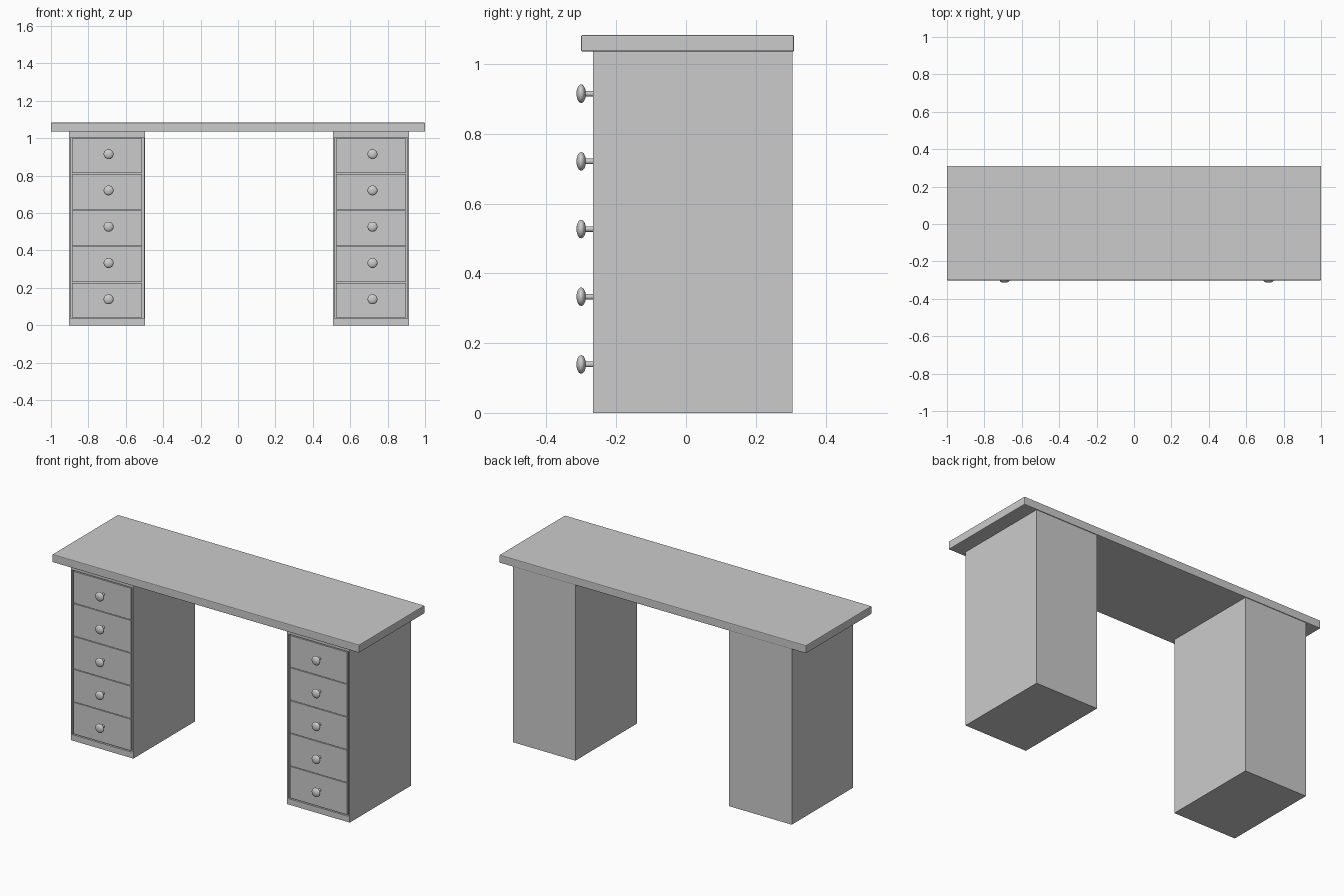
import bpy, bmesh
from math import pi, sin, cos
from mathutils import Vector, Matrix

if "Cube" in bpy.data.objects:
    bpy.data.objects.remove(bpy.data.objects["Cube"])

FRONT, BACK = -0.266, 0.306        # pedestal depth range
TOP_Z0, TOP_Z1 = 1.036, 1.083      # worktop height range
OPEN_Z0, OPEN_Z1 = 0.035, 1.005    # drawer opening height range
DRAWERS = 5
PITCH = (OPEN_Z1 - OPEN_Z0) / DRAWERS


def to_object(name, bm):
    bmesh.ops.recalc_face_normals(bm, faces=bm.faces)
    mesh = bpy.data.meshes.new(name)
    bm.to_mesh(mesh)
    bm.free()
    obj = bpy.data.objects.new(name, mesh)
    bpy.context.collection.objects.link(obj)
    return obj


def box_bm(lo, hi):
    lo, hi = Vector(lo), Vector(hi)
    bm = bmesh.new()
    m = Matrix.Translation((lo + hi) / 2) @ Matrix.Diagonal((*(hi - lo), 1))
    bmesh.ops.create_cube(bm, size=1, matrix=m)
    return bm


def bevel(obj, width, segments=2):
    mod = obj.modifiers.new("edge", 'BEVEL')
    mod.width, mod.segments = width, segments


def pedestal(name, cx):
    # solid case with a shallow pocket for the drawer fronts
    bm = box_bm((cx - 0.204, FRONT, 0), (cx + 0.204, BACK, TOP_Z0))
    front = min(bm.faces, key=lambda f: f.calc_center_median().y)
    bmesh.ops.inset_region(bm, faces=[front], thickness=0.011)
    for v in front.verts:
        v.co.z = OPEN_Z0 if v.co.z < 0.5 else OPEN_Z1
    pocket = bmesh.ops.extrude_discrete_faces(bm, faces=[front])["faces"][0]
    for v in pocket.verts:
        v.co.y += 0.03
    return to_object(name, bm)


def knob_mesh():
    # lathed profile: stem, then a flattened round head
    hy = FRONT - 0.0345
    pts = [(0.008, FRONT + 0.004), (0.008, hy + 0.012)]
    for i in range(2, 13):
        a = pi * i / 12
        pts.append((0.0265 * sin(a), hy + 0.0135 * cos(a)))
    bm = bmesh.new()
    vs = [bm.verts.new((r, y, 0)) for r, y in pts]
    es = [bm.edges.new(p) for p in zip(vs, vs[1:])]
    bmesh.ops.spin(bm, geom=vs + es, cent=(0, 0, 0), axis=(0, 1, 0),
                   angle=2 * pi, steps=24)
    bmesh.ops.remove_doubles(bm, verts=bm.verts, dist=0.0001)
    obj = to_object("knob", bm)
    bpy.context.view_layer.objects.active = obj
    obj.select_set(True)
    bpy.ops.object.shade_smooth_by_angle()
    obj.select_set(False)
    return obj


# worktop
top = to_object("desk_top", box_bm((-1, -0.301, TOP_Z0), (1, 0.31, TOP_Z1)))
bevel(top, 0.004)

# pedestals with drawers and knobs
first_knob = knob_mesh()
for side, cx in (("left", -0.70), ("right", 0.711)):
    pedestal(side + "_pedestal", cx)
    for i in range(DRAWERS):
        z0 = OPEN_Z0 + i * PITCH
        lo_gap = 0.006 if i == 0 else 0.002
        hi_gap = 0.006 if i == DRAWERS - 1 else 0.002
        to_object(f"{side}_drawer_{i + 1}", box_bm(
            (cx - 0.187, FRONT + 0.001, z0 + lo_gap),
            (cx + 0.187, FRONT + 0.03, z0 + PITCH - hi_gap)))
        knob = first_knob.copy()
        knob.name = f"{side}_knob_{i + 1}"
        knob.location = (cx + 0.008, 0, z0 + PITCH / 2 + 0.007)
        bpy.context.collection.objects.link(knob)
bpy.data.objects.remove(first_knob)
